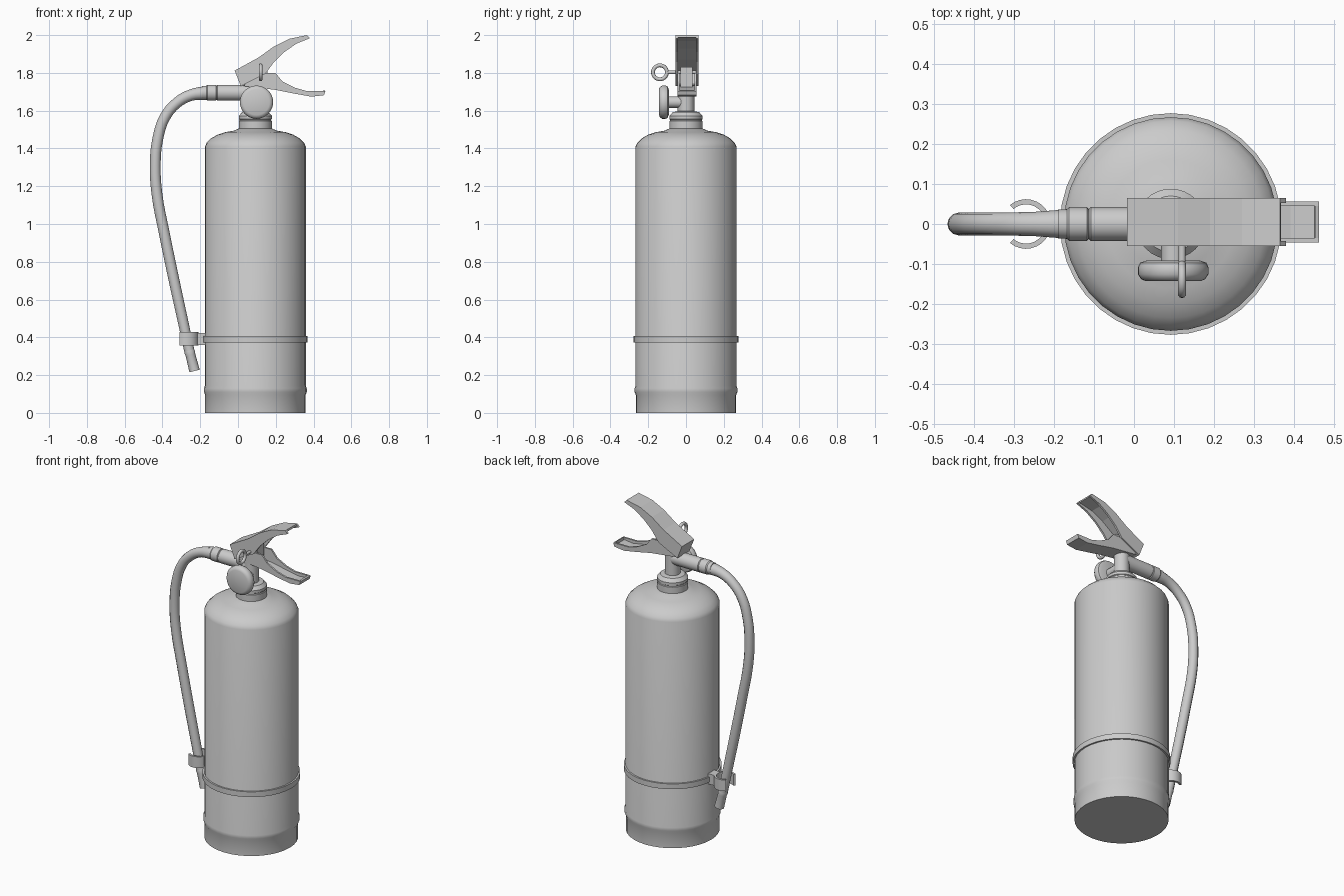
import bpy, bmesh, math
from mathutils import Vector, Matrix

if "Cube" in bpy.data.objects:
    bpy.data.objects.remove(bpy.data.objects["Cube"])

CX = 0.092  # axis of the cylinder


def finish(name, bm, smooth=True):
    bmesh.ops.recalc_face_normals(bm, faces=bm.faces)
    me = bpy.data.meshes.new(name)
    bm.to_mesh(me)
    bm.free()
    ob = bpy.data.objects.new(name, me)
    bpy.context.collection.objects.link(ob)
    if smooth:
        bpy.ops.object.select_all(action='DESELECT')
        bpy.context.view_layer.objects.active = ob
        ob.select_set(True)
        bpy.ops.object.shade_smooth_by_angle(angle=math.radians(35))
    return ob


def lathe(name, profile, matrix, sides=32):
    """Revolve (radius, height) pairs about local z, capping both ends."""
    bm = bmesh.new()
    rings = []
    for r, h in profile:
        rings.append([bm.verts.new((r * math.cos(2 * math.pi * i / sides),
                                    r * math.sin(2 * math.pi * i / sides), h))
                      for i in range(sides)])
    for a, b in zip(rings, rings[1:]):
        for i in range(sides):
            j = (i + 1) % sides
            bm.faces.new((a[i], a[j], b[j], b[i]))
    bm.faces.new(rings[0][::-1])
    bm.faces.new(rings[-1])
    bm.transform(matrix)
    return finish(name, bm)


def prism(bm, pts, y0, y1):
    """Extrude an x-z outline along y."""
    a = [bm.verts.new((x, y0, z)) for x, z in pts]
    b = [bm.verts.new((x, y1, z)) for x, z in pts]
    n = len(pts)
    bm.faces.new(a)
    bm.faces.new(b[::-1])
    for i in range(n):
        j = (i + 1) % n
        bm.faces.new((a[i], b[i], b[j], a[j]))


def offset(line, t):
    """Shift a polyline sideways (to the right of its direction) by t."""
    out = []
    for i, p in enumerate(line):
        q, r = Vector(line[max(i - 1, 0)]), Vector(line[min(i + 1, len(line) - 1)])
        d = (r - q).normalized()
        out.append((p[0] + d.y * t, p[1] - d.x * t))
    return out


def channel(name, web, rest, half, t, yc=0.005):
    """U-shaped lever: two side plates joined by a web along part of the outline."""
    bm = bmesh.new()
    for s in (-1, 1):
        ys = sorted((yc + s * half, yc + s * (half - t)))
        prism(bm, web + rest, *ys)
    prism(bm, web + offset(web, t)[::-1], yc - half + t, yc + half - t)
    return finish(name, bm, False)


def box(name, lo, hi):
    bm = bmesh.new()
    prism(bm, [(lo[0], lo[2]), (hi[0], lo[2]), (hi[0], hi[2]), (lo[0], hi[2])], lo[1], hi[1])
    return finish(name, bm, False)


up = Matrix.Translation((CX, 0, 0))

# Cylinder body with foot bead and domed shoulder
lathe("tank", [(0.266, 0), (0.266, 0.095), (0.272, 0.11), (0.272, 0.13), (0.267, 0.145),
               (0.267, 1.41), (0.258, 1.43), (0.235, 1.453), (0.20, 1.473), (0.16, 1.486),
               (0.115, 1.494), (0.089, 1.505)], up, 36)

# Neck collar, valve stem
lathe("neck_collar", [(0.088, 1.49), (0.088, 1.545), (0.084, 1.548), (0.084, 1.553), (0.088, 1.556),
                      (0.088, 1.572), (0.07, 1.592), (0.045, 1.597)], up)
lathe("valve_stem", [(0.044, 1.58), (0.044, 1.735)], up, 24)
box("valve_head", (0.06, -0.028, 1.72), (0.155, 0.034, 1.83))

# Strap around the tank
lathe("strap", [(0.26, 0.373), (0.277, 0.373), (0.277, 0.406), (0.26, 0.406)], up, 36)

# Pressure gauge, facing front
front = Matrix.Translation((0.098, 0, 1.645)) @ Matrix.Rotation(math.pi / 2, 4, 'X')
lathe("gauge", [(0.066, 0.091), (0.083, 0.097), (0.088, 0.108), (0.088, 0.126),
                (0.080, 0.138), (0.068, 0.143)], front)
lathe("gauge_stem", [(0.03, 0), (0.03, 0.095)], front, 20)

# Hose coupling, pointing left
left = Matrix.Translation((0, 0, 1.695)) @ Matrix.Rotation(-math.pi / 2, 4, 'Y')
lathe("hose_coupling", [(0.042, -0.09), (0.042, 0.108), (0.038, 0.112), (0.038, 0.114),
                        (0.042, 0.117), (0.042, 0.162), (0.037, 0.168), (0.036, 0.19)], left, 24)

# Hose: bezier sweep with tapered start
path = [(-0.16, 1.695, 1.3), (-0.25, 1.682, 1.06), (-0.325, 1.64, 1), (-0.387, 1.565, 1),
        (-0.426, 1.444, 1), (-0.438, 1.31, 1), (-0.429, 1.158, 1), (-0.389, 0.946, 1),
        (-0.336, 0.69, 1), (-0.288, 0.47, 0.97), (-0.258, 0.33, 0.95)]
cu = bpy.data.curves.new("hose", 'CURVE')
cu.dimensions = '3D'
cu.bevel_depth = 0.0285
cu.bevel_resolution = 4
cu.resolution_u = 4
cu.use_fill_caps = True
sp = cu.splines.new('BEZIER')
sp.bezier_points.add(len(path) - 1)
for p, (x, z, r) in zip(sp.bezier_points, path):
    p.co = (x, 0, z)
    p.radius = r
    p.handle_left_type = p.handle_right_type = 'AUTO'
hose = bpy.data.objects.new("hose", cu)
bpy.context.collection.objects.link(hose)
bpy.ops.object.select_all(action='DESELECT')
bpy.context.view_layer.objects.active = hose
hose.select_set(True)
bpy.ops.object.convert(target='MESH')

# Nozzle at the hose end
a, b = Vector((-0.260, 0, 0.34)), Vector((-0.23, 0, 0.222))
aim = Matrix.Translation(a) @ (b - a).to_track_quat('Z', 'Y').to_matrix().to_4x4()
lathe("nozzle", [(0.024, 0), (0.029, 0.02), (0.026, 0.035), (0.028, (b - a).length)], aim, 20)

# Open clip holding the hose, with its mounting block
bm = bmesh.new()
loops = []
for i in range(21):
    ang = math.radians(-130 + 13 * i)
    loops.append([bm.verts.new((-0.27 + r * math.cos(ang), r * math.sin(ang), z))
                  for r, z in ((0.062, 0.357), (0.062, 0.427), (0.049, 0.427), (0.049, 0.357))])
for p, q in zip(loops, loops[1:]):
    for k in range(4):
        m = (k + 1) % 4
        bm.faces.new((p[k], p[m], q[m], q[k]))
bm.faces.new(loops[0])
bm.faces.new(loops[-1])
finish("hose_clip", bm)
box("clip_block", (-0.215, -0.03, 0.36), (-0.172, 0.03, 0.424))

# Upper squeeze lever: channel open below
channel("upper_lever",
        [(0.015, 1.73), (-0.018, 1.812), (0.11, 1.882), (0.19, 1.94), (0.27, 1.98), (0.365, 2.0)],
        [(0.38, 1.983), (0.31, 1.955), (0.245, 1.91), (0.19, 1.857), (0.145, 1.795)],
        0.06, 0.012)

# Lower carry handle: channel open above
channel("lower_handle",
        [(0.463, 1.705), (0.455, 1.682), (0.39, 1.674), (0.30, 1.69), (0.20, 1.71), (0.03, 1.73)],
        [(0.045, 1.75), (0.125, 1.80), (0.198, 1.80), (0.235, 1.755), (0.30, 1.722), (0.36, 1.705)],
        0.051, 0.011)

# Safety pin and pull ring
pin = Matrix.Translation((0.12, 0, 1.803)) @ Matrix.Rotation(math.pi / 2, 4, 'X')
lathe("safety_pin", [(0.009, -0.065), (0.009, 0.098)], pin, 12)
bpy.ops.mesh.primitive_torus_add(major_radius=0.037, minor_radius=0.01, major_segments=28,
                                 minor_segments=10, location=(0.12, -0.138, 1.803),
                                 rotation=(0, math.pi / 2, 0))
bpy.context.object.name = "pull_ring"
bpy.ops.object.shade_smooth()
